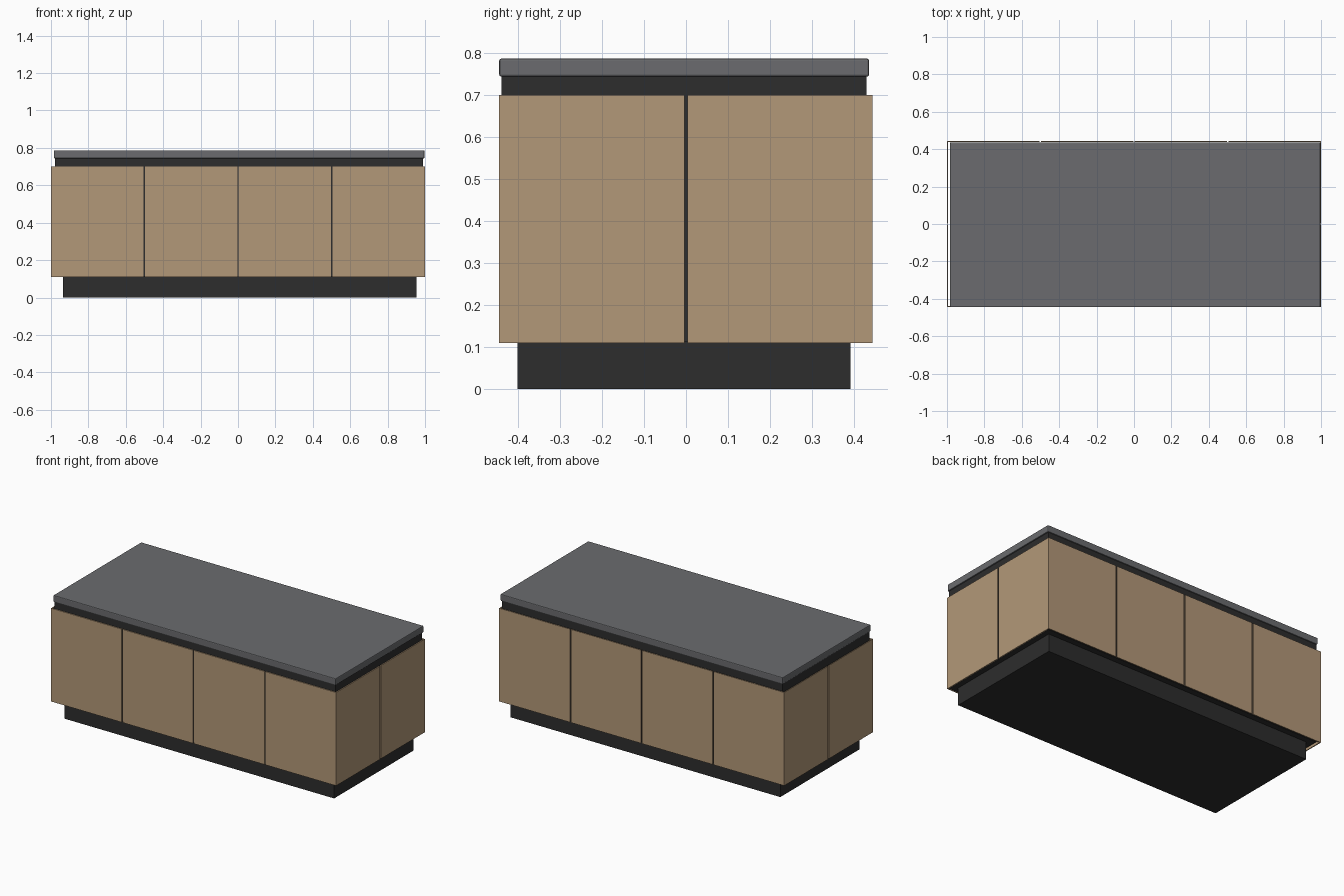
import bpy

if "Cube" in bpy.data.objects:
    bpy.data.objects.remove(bpy.data.objects["Cube"])


def material(name, rgb):
    m = bpy.data.materials.new(name)
    m.diffuse_color = (*rgb, 1.0)
    m.use_nodes = True
    m.node_tree.nodes["Principled BSDF"].inputs["Base Color"].default_value = m.diffuse_color
    return m


WOOD = material("light_wood", (0.45, 0.314, 0.188))
STONE = material("grey_stone", (0.145, 0.148, 0.156))
DARK = material("dark_plinth", (0.026, 0.026, 0.026))


def box(name, x, y, z, mat):
    """Box between the (min, max) pairs on each axis."""
    bpy.ops.mesh.primitive_cube_add(size=1)
    ob = bpy.context.object
    ob.name = name
    for v in ob.data.vertices:
        v.co = [r[0] + (c + 0.5) * (r[1] - r[0]) for c, r in zip(v.co, (x, y, z))]
    ob.data.materials.append(mat)
    return ob


# recessed plinth, carcass and worktop
box("plinth", (-0.936, 0.955), (-0.401, 0.392), (0, 0.112), DARK)
box("carcass", (-0.979, 0.99), (-0.439, 0.43), (0.112, 0.744), DARK)
top = box("worktop", (-0.984, 0.997), (-0.445, 0.436), (0.744, 0.787), STONE)
bev = top.modifiers.new("eased_edge", 'BEVEL')
bev.width = 0.005
bev.segments = 2

# thin cladding panels with narrow gaps
Z = (0.109, 0.70)
T = 0.006
GAP = 0.004
Y0, Y1 = -0.445, 0.444
for side, y in (("front", (Y0, Y0 + T)), ("back", (Y1 - T, Y1))):
    for i in range(4):
        a = -1 + 0.5 * i
        x = (a + (GAP if i else 0), a + 0.5 - (GAP if i < 3 else 0))
        box(f"{side}_panel_{i + 1}", x, y, Z, WOOD)
for side, x in (("left", (-1, -1 + T)), ("right", (1 - T, 1))):
    box(f"{side}_panel_1", x, (Y0 + T, -GAP), Z, WOOD)
    box(f"{side}_panel_2", x, (GAP, Y1 - T), Z, WOOD)
